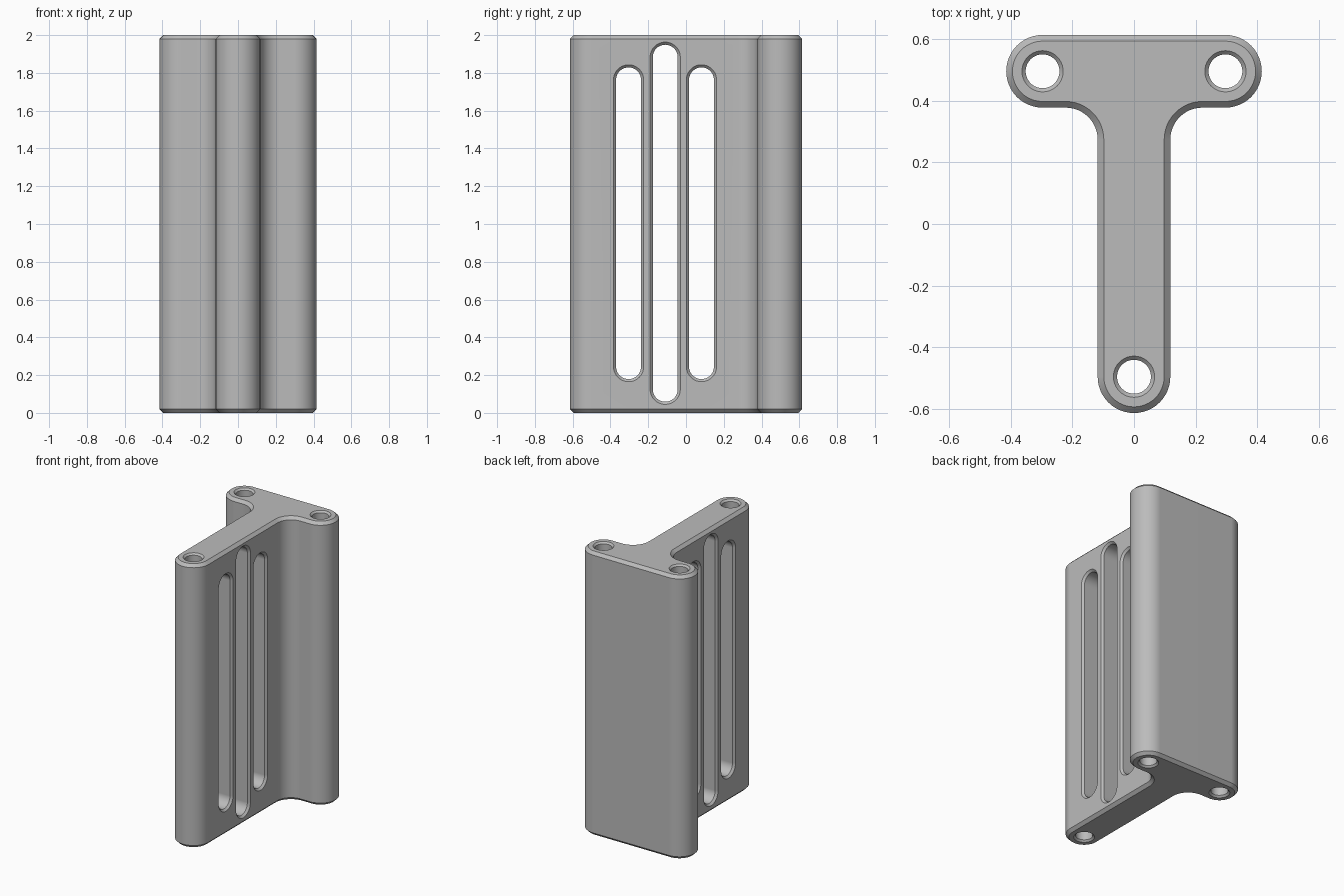
import bpy, bmesh
from math import pi, sin, cos, radians
from mathutils import Vector

if "Cube" in bpy.data.objects:
    bpy.data.objects.remove(bpy.data.objects["Cube"], do_unlink=True)

HEIGHT = 2.0
HALF = 0.118        # half thickness of web and flange
BACK_Y = 0.496      # centre line of the flange
FRONT_Y = -0.496    # centre of the rounded web end
END_X = 0.297       # centres of the rounded flange ends
FILLET = 0.104      # inner corner radius
CHAMFER = 0.02


def arc(cx, cy, r, start, end, steps=20):
    angles = [radians(start + (end - start) * i / steps) for i in range(steps + 1)]
    return [(cx + r * cos(a), cy + r * sin(a)) for a in angles]


def tee(inset):
    """T outline, counter-clockwise, offset inwards by inset."""
    r, f = HALF - inset, FILLET + inset
    fx, fy = HALF + FILLET, BACK_Y - HALF - FILLET
    right = arc(0, FRONT_Y, r, -90, 0, 12)
    right += arc(fx, fy, f, 180, 90, 12)
    right += arc(END_X, BACK_Y, r, -90, 90, 24)
    left = [(-x, y) for x, y in reversed(right)]
    return right + left[:-1]


def stadium(cy, r, z0, z1):
    """Slot outline in the y-z plane; z0 and z1 are the arc centres."""
    return arc(cy, z1, r, 0, 180, 24) + arc(cy, z0, r, 180, 360, 24)


def loft(bm, rings):
    """Skin a list of matching closed rings and cap both ends."""
    loops = [[bm.verts.new(p) for p in ring] for ring in rings]
    n = len(loops[0])
    for a, b in zip(loops, loops[1:]):
        for i in range(n):
            j = (i + 1) % n
            bm.faces.new((a[i], a[j], b[j], b[i]))
    bm.faces.new(loops[0][::-1])
    bm.faces.new(loops[-1])


def make_object(name, bm):
    bmesh.ops.recalc_face_normals(bm, faces=bm.faces)
    mesh = bpy.data.meshes.new(name)
    bm.to_mesh(mesh)
    bm.free()
    obj = bpy.data.objects.new(name, mesh)
    bpy.context.collection.objects.link(obj)
    return obj


# T-shaped body with chamfered ends
bm = bmesh.new()
levels = [(0, CHAMFER), (CHAMFER, 0), (HEIGHT - CHAMFER, 0), (HEIGHT, CHAMFER)]
loft(bm, [[Vector((x, y, z)) for x, y in tee(d)] for z, d in levels])
body = make_object("tee_bracket", bm)

# Countersunk cutters: three long holes and three side slots
bm = bmesh.new()
EXTRA = 0.01        # overshoot past each surface
HOLE_R, HOLE_C = 0.055, 0.012
for cx, cy in ((END_X, BACK_Y), (-END_X, BACK_Y), (0, FRONT_Y)):
    levels = [(-EXTRA, HOLE_C + EXTRA), (HOLE_C, 0),
              (HEIGHT - HOLE_C, 0), (HEIGHT + EXTRA, HOLE_C + EXTRA)]
    loft(bm, [[Vector((x, y, z)) for x, y in arc(cx, cy, HOLE_R + d, 0, 360, 40)[:-1]]
              for z, d in levels])

SLOT_R, SLOT_C = 0.066, 0.014
for cy, reach in ((-0.304, 0.825), (-0.11, 0.945), (0.082, 0.825)):
    span = reach - SLOT_R
    levels = [(-HALF - EXTRA, SLOT_C + EXTRA), (SLOT_C - HALF, 0),
              (HALF - SLOT_C, 0), (HALF + EXTRA, SLOT_C + EXTRA)]
    mid = HEIGHT / 2 + 0.004
    loft(bm, [[Vector((x, y, z)) for y, z in stadium(cy, SLOT_R + d, mid - span, mid + span)]
              for x, d in levels])
cutters = make_object("opening_cutters", bm)
cutters.hide_render = True

# Cut the openings, then shade smooth with crisp chamfers
bpy.ops.object.select_all(action='DESELECT')
bpy.context.view_layer.objects.active = body
body.select_set(True)
cut = body.modifiers.new("openings", 'BOOLEAN')
cut.operation = 'DIFFERENCE'
cut.solver = 'EXACT'
cut.object = cutters
bpy.ops.object.modifier_apply(modifier=cut.name)
bpy.data.objects.remove(cutters, do_unlink=True)
bpy.ops.object.shade_smooth_by_angle(angle=radians(30))
normals = body.modifiers.new("weighted_normals", 'WEIGHTED_NORMAL')
normals.keep_sharp = True

# Single grey material
grey = bpy.data.materials.new("plain_grey")
grey.use_nodes = True
colour = (0.5, 0.5, 0.5, 1)
grey.diffuse_color = colour
grey.node_tree.nodes["Principled BSDF"].inputs["Base Color"].default_value = colour
body.data.materials.clear()
body.data.materials.append(grey)
